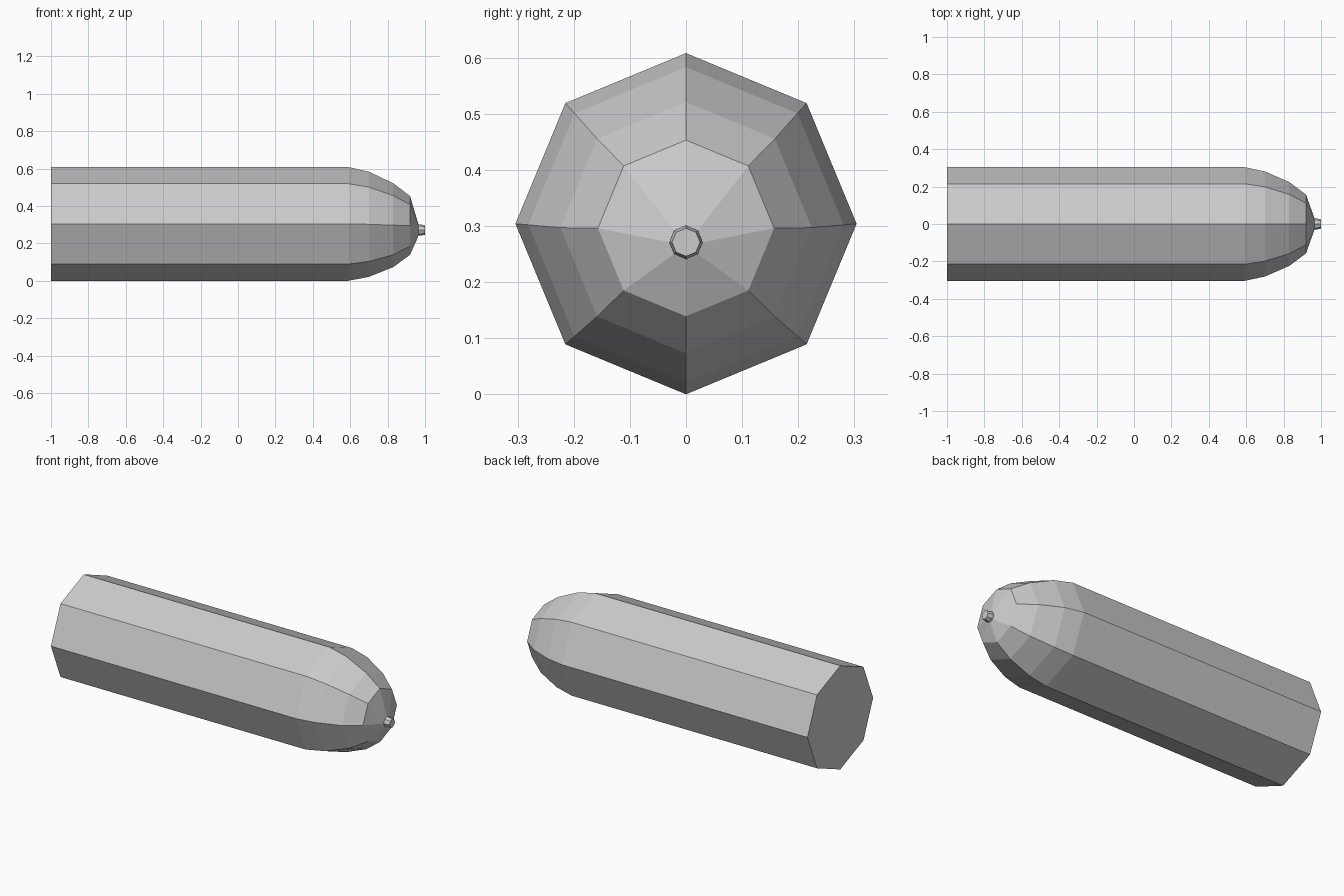
import bpy, bmesh, math

cube = bpy.data.objects.get("Cube")
if cube:
    bpy.data.objects.remove(cube, do_unlink=True)

grey = bpy.data.materials.new("plain_grey")
grey.use_nodes = True
colour = (0.6, 0.6, 0.6, 1)
grey.diffuse_color = colour
grey.node_tree.nodes["Principled BSDF"].inputs["Base Color"].default_value = colour

SIDES = 8


def loft(name, sections):
    """Join octagonal sections (x, radius, centre height) and cap both ends."""
    bm = bmesh.new()
    rings = []
    for x, r, cz in sections:
        angles = [2 * math.pi * i / SIDES for i in range(SIDES)]
        rings.append([bm.verts.new((x, r * math.sin(a), cz + r * math.cos(a))) for a in angles])
    for a, b in zip(rings, rings[1:]):
        for i in range(SIDES):
            j = (i + 1) % SIDES
            bm.faces.new((a[i], a[j], b[j], b[i]))
    bm.faces.new(rings[0])
    bm.faces.new(rings[-1])
    bmesh.ops.recalc_face_normals(bm, faces=bm.faces)
    mesh = bpy.data.meshes.new(name)
    bm.to_mesh(mesh)
    bm.free()
    mesh.materials.append(grey)
    obj = bpy.data.objects.new(name, mesh)
    bpy.context.collection.objects.link(obj)
    return obj


# Long straight body with a rounded nose that droops slightly
loft("body", [(-1, 0.304, 0.304), (0.59, 0.304, 0.304), (0.70, 0.281, 0.302),
              (0.83, 0.224, 0.297), (0.92, 0.157, 0.296), (0.965, 0.03, 0.271)])

# Small stub at the end of the nose
loft("nose_stub", [(0.96, 0.03, 0.271), (0.975, 0.03, 0.271), (1, 0.025, 0.271)])
